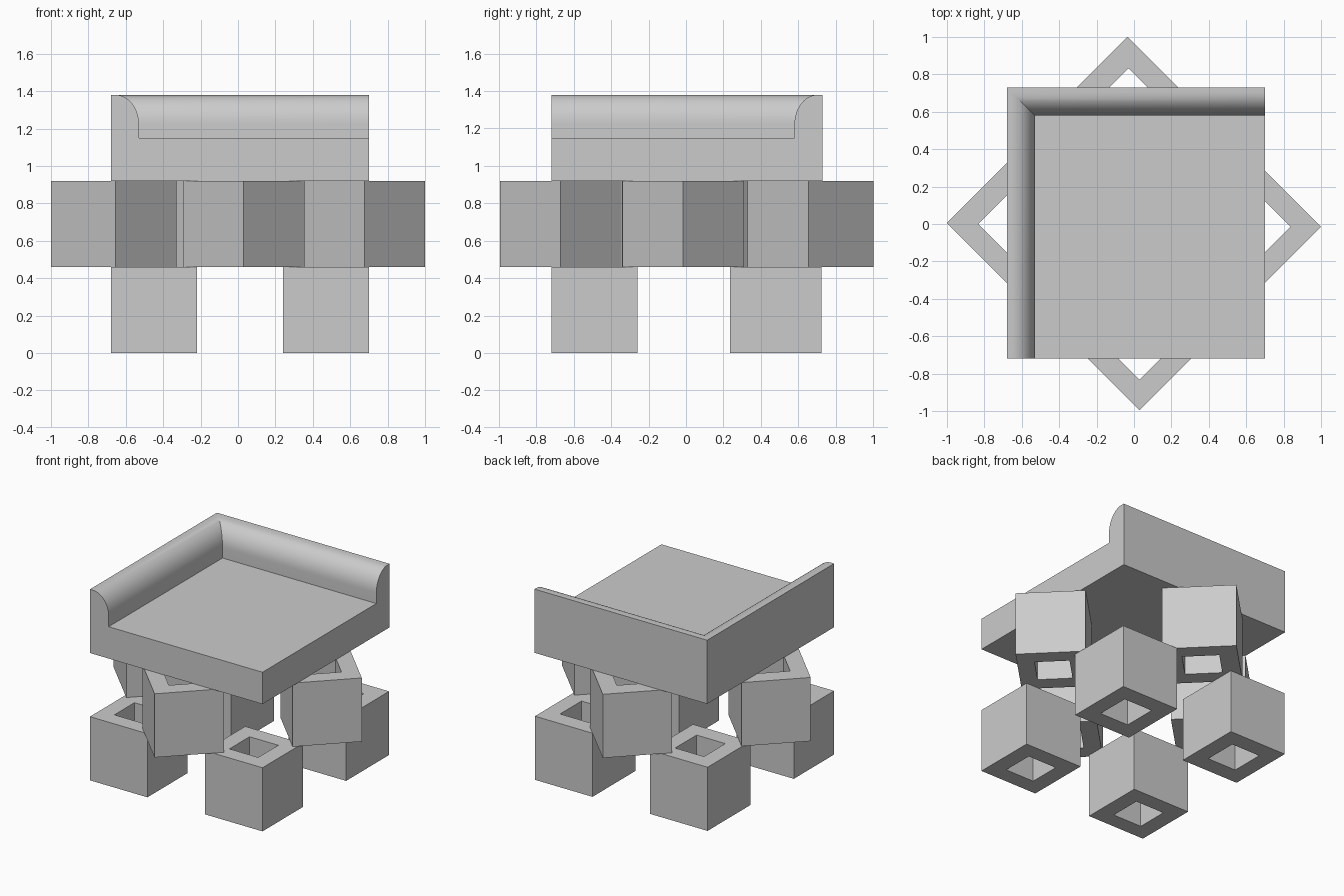
import bpy
import bmesh
import math
from mathutils import Matrix

cube = bpy.data.objects.get("Cube")
if cube:
    bpy.data.objects.remove(cube, do_unlink=True)

grey = bpy.data.materials.new("plain grey")
grey.use_nodes = True
grey.diffuse_color = (0.6, 0.6, 0.6, 1)
grey.node_tree.nodes["Principled BSDF"].inputs["Base Color"].default_value = (0.6, 0.6, 0.6, 1)


def add_object(name, bm):
    bmesh.ops.recalc_face_normals(bm, faces=bm.faces)
    mesh = bpy.data.meshes.new(name)
    bm.to_mesh(mesh)
    bm.free()
    mesh.materials.append(grey)
    obj = bpy.data.objects.new(name, mesh)
    bpy.context.collection.objects.link(obj)
    return obj


def hollow_block(name, center, width, depth, bottom, top, angle=0):
    """Upright block with a square shaft, half its width, right through it."""
    bm = bmesh.new()
    corners = [(-1, -1), (1, -1), (1, 1), (-1, 1)]

    def ring(scale, z):
        return [bm.verts.new((x * scale * width / 2, y * scale * depth / 2, z))
                for x, y in corners]

    rings = [ring(1, bottom), ring(1, top), ring(0.5, top), ring(0.5, bottom)]
    for a, b in zip(rings, rings[1:] + rings[:1]):
        for i in range(4):
            j = (i + 1) % 4
            bm.faces.new((a[i], a[j], b[j], b[i]))
    place = Matrix.Translation((*center, 0)) @ Matrix.Rotation(math.radians(angle), 4, 'Z')
    bm.transform(place)
    return add_object(name, bm)


SIZE, LONG = 0.46, 0.49

# Lower blocks: the back pair is slightly deeper
for side, x in (("right", -0.45), ("left", 0.47)):
    hollow_block(f"front_{side}_leg", (x, -0.49), SIZE, SIZE, 0, SIZE)
    hollow_block(f"back_{side}_leg", (x, 0.48), SIZE, LONG, 0, SIZE)

# Middle blocks: turned to a diamond arrangement
for name, center, width in (
        ("front_middle_block", (0.03, -0.67), SIZE),
        ("left_middle_block", (0.675, -0.015), SIZE),
        ("back_middle_block", (-0.025, 0.665), LONG),
        ("right_middle_block", (-0.665, -0.005), LONG)):
    hollow_block(name, center, width, SIZE, SIZE, 0.92, -45)

# Seat with a rounded rim along the back and right sides, mitred at the corner
X0, X1, Y0, Y1 = -0.68, 0.70, -0.72, 0.73
BASE, SEAT, TOP, RIM = 0.92, 1.15, 1.38, 0.15
FLAT, RISE = 0.025, 0.155
STEPS = 12
profile = [(0, BASE), (0, TOP)]
for i in range(STEPS + 1):
    t = math.pi / 2 * i / STEPS
    profile.append((FLAT + (RIM - FLAT) * math.sin(t), TOP - RISE * (1 - math.cos(t))))
profile.append((RIM, SEAT))

bm = bmesh.new()
front = [bm.verts.new((X0 + d, Y0, z)) for d, z in profile]
corner = [bm.verts.new((X0 + d, Y1 - d, z)) for d, z in profile]
end = [bm.verts.new((X1, Y1 - d, z)) for d, z in profile]
for a, b in ((front, corner), (corner, end)):
    for i in range(len(profile) - 1):
        bm.faces.new((a[i], a[i + 1], b[i + 1], b[i]))
near_top = bm.verts.new((X1, Y0, SEAT))
near_base = bm.verts.new((X1, Y0, BASE))
bm.faces.new((front[-1], near_top, end[-1], corner[-1]))
bm.faces.new((front[0], corner[0], end[0], near_base))
bm.faces.new(front + [near_top, near_base])
bm.faces.new(end + [near_top, near_base])
seat = add_object("rimmed_seat", bm)

bpy.ops.object.select_all(action='DESELECT')
seat.select_set(True)
bpy.context.view_layer.objects.active = seat
bpy.ops.object.shade_smooth_by_angle(angle=math.radians(30))
